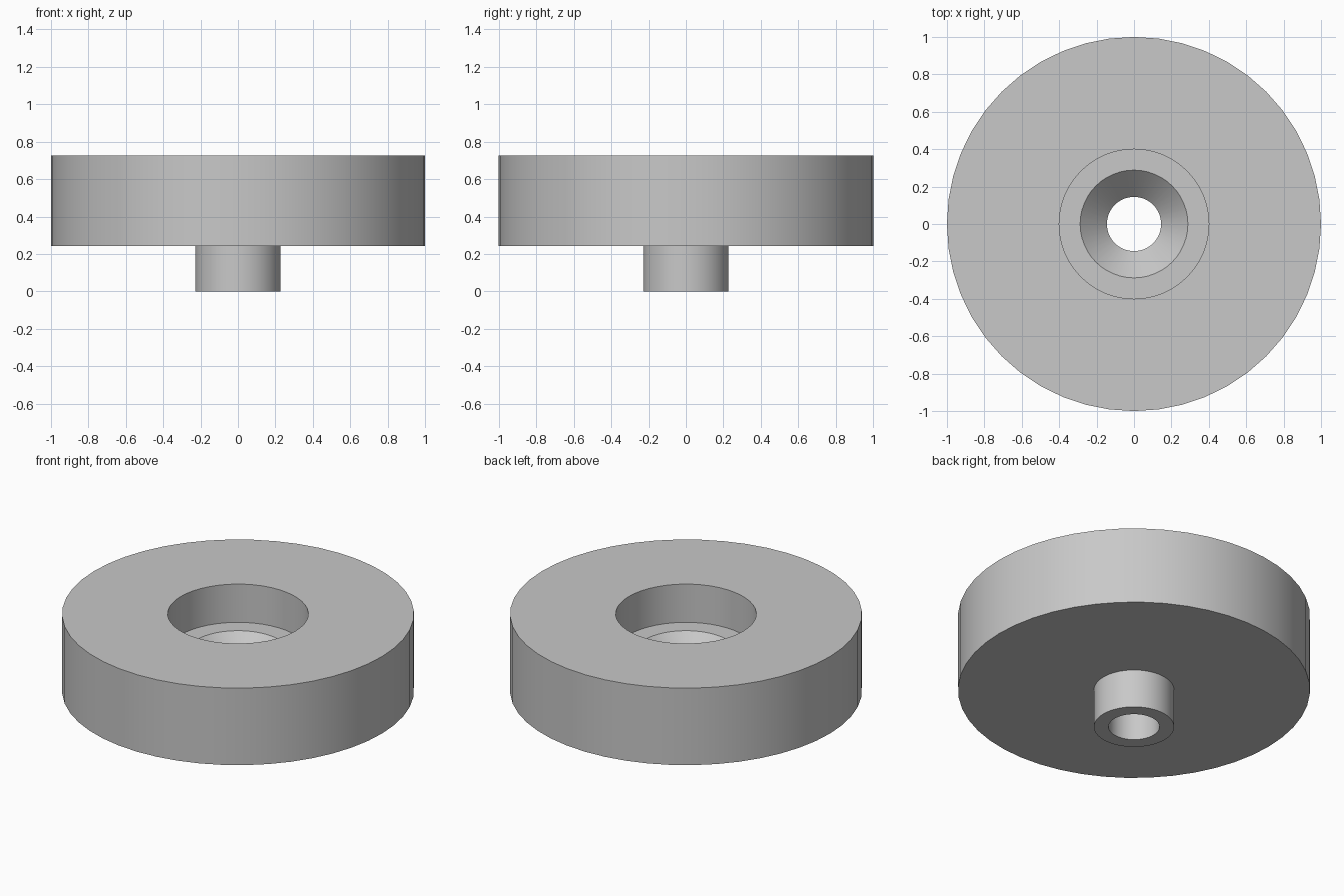
import bpy
import bmesh
import math
from mathutils import Vector

cube = bpy.data.objects.get("Cube")
if cube:
    bpy.data.objects.remove(cube, do_unlink=True)

SEGMENTS = 48

# Plain grey
grey = bpy.data.materials.new("light grey")
grey.use_nodes = True
colour = (0.58, 0.58, 0.58, 1.0)
grey.diffuse_color = colour
grey.node_tree.nodes["Principled BSDF"].inputs["Base Color"].default_value = colour


def lathe(name, profile, material):
    """Revolve a closed (radius, height) profile around the z axis."""
    bm = bmesh.new()
    verts = [bm.verts.new((r, 0, z)) for r, z in profile]
    edges = [bm.edges.new((a, b)) for a, b in zip(verts, verts[1:] + verts[:1])]
    bmesh.ops.spin(bm, geom=verts + edges, cent=Vector(), axis=Vector((0, 0, 1)),
                   angle=math.tau, steps=SEGMENTS, use_duplicate=False)
    bmesh.ops.remove_doubles(bm, verts=bm.verts, dist=0.0001)
    bmesh.ops.recalc_face_normals(bm, faces=bm.faces)
    mesh = bpy.data.meshes.new(name)
    bm.to_mesh(mesh)
    bm.free()
    mesh.materials.append(material)
    obj = bpy.data.objects.new(name, mesh)
    bpy.context.collection.objects.link(obj)
    bpy.ops.object.select_all(action="DESELECT")
    obj.select_set(True)
    bpy.context.view_layer.objects.active = obj
    bpy.ops.object.shade_smooth_by_angle(angle=math.radians(30))
    return obj


# Disc with a short hollow spigot, a top recess and a countersunk through hole
lathe("recessed_disc", [
    (0.145, 0.0),     # bore, bottom
    (0.228, 0.0),     # spigot, bottom
    (0.228, 0.242),   # spigot meets disc
    (1.0, 0.242),     # disc, lower rim
    (1.0, 0.725),     # disc, upper rim
    (0.4, 0.725),     # recess mouth
    (0.4, 0.485),     # recess floor
    (0.288, 0.485),   # countersink mouth
    (0.145, 0.342),   # countersink meets bore
], grey)
